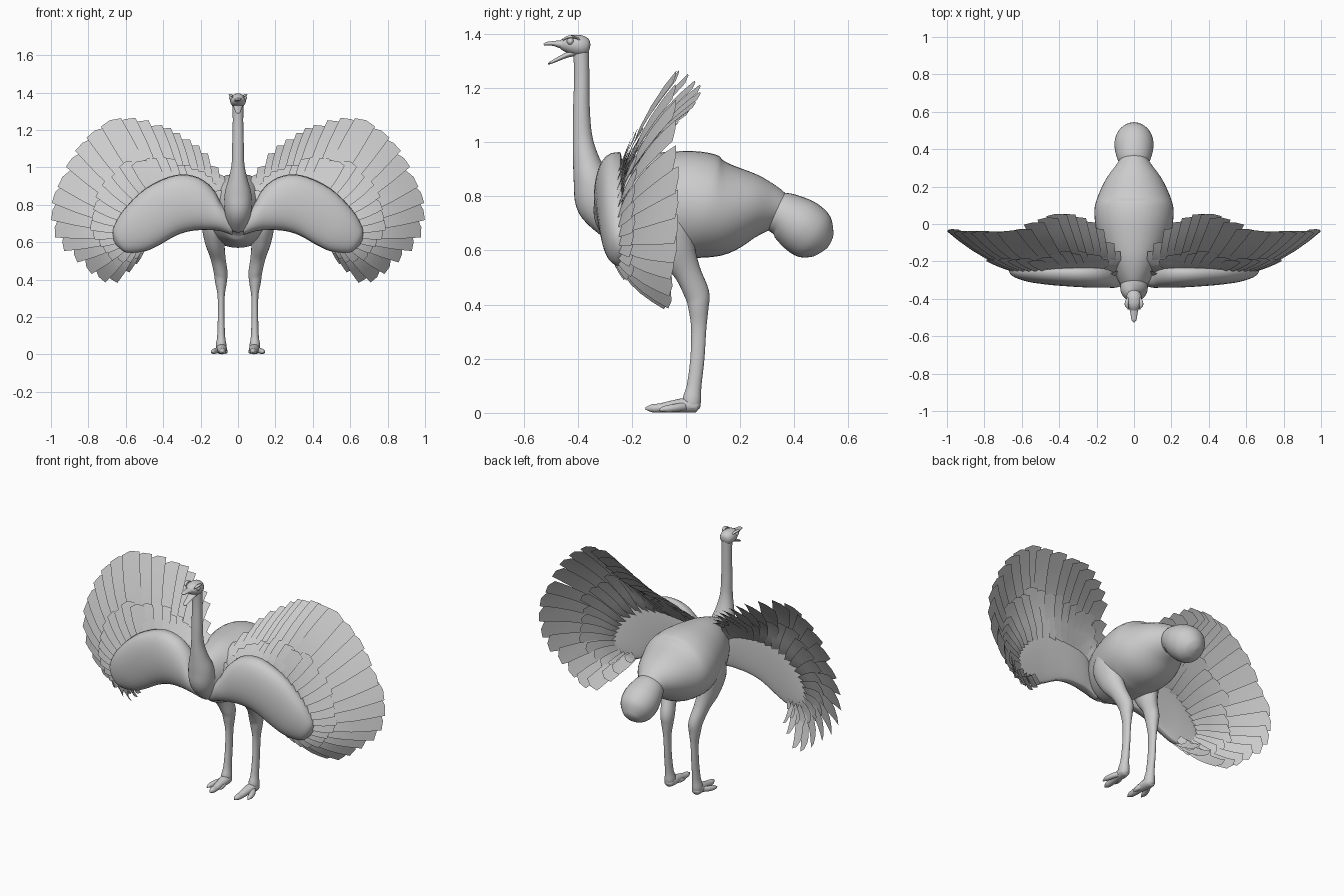
import bpy, bmesh, math, random
from mathutils import Vector

random.seed(4)


def spline(pts, per):
    """Catmull-Rom interpolation of equal-length tuples."""
    out = []
    for i in range(len(pts) - 1):
        p0, p1, p2 = pts[max(i - 1, 0)], pts[i], pts[i + 1]
        p3 = pts[min(i + 2, len(pts) - 1)]
        for k in range(per):
            t = k / per
            out.append(tuple(0.5 * (2 * b + (c - a) * t + (2 * a - 5 * b + 4 * c - d) * t * t
                                    + (3 * b - a - 3 * c + d) * t ** 3)
                             for a, b, c, d in zip(p0, p1, p2, p3)))
    return out + [tuple(pts[-1])]


def finish(name, bm, mirror=False, closed=True):
    if closed:
        bmesh.ops.recalc_face_normals(bm, faces=bm.faces)
    for f in bm.faces:
        f.smooth = True
    me = bpy.data.meshes.new(name)
    bm.to_mesh(me)
    bm.free()
    ob = bpy.data.objects.new(name, me)
    bpy.context.collection.objects.link(ob)
    if mirror:
        m = ob.modifiers.new("mirror", 'MIRROR')
        m.use_mirror_merge = False
    return ob


def skin(bm, rings):
    """Bridge closed rings of points and cap both ends."""
    vs = [[bm.verts.new(p) for p in r] for r in rings]
    n = len(vs[0])
    for a, b in zip(vs, vs[1:]):
        for i in range(n):
            bm.faces.new((a[i], a[(i + 1) % n], b[(i + 1) % n], b[i]))
    bm.faces.new(vs[0])
    bm.faces.new(vs[-1])


def tube(bm, stations, sides=24, per=5):
    """Loft ellipses; station = x, y, z, half width in x, half height."""
    st = spline(stations, per)
    rings = []
    for i, s in enumerate(st):
        t = Vector(st[min(i + 1, len(st) - 1)][:3]) - Vector(st[max(i - 1, 0)][:3])
        up = t.cross(Vector((1, 0, 0))).normalized()
        ra, rb = max(s[3], .001), max(s[4], .001)
        rings.append([Vector(s[:3]) + Vector((1, 0, 0)) * ra * math.cos(a) + up * rb * math.sin(a)
                      for a in (2 * math.pi * k / sides for k in range(sides))])
    skin(bm, rings)


def lofted(name, *parts, mirror=False, sides=24):
    bm = bmesh.new()
    for p in parts:
        tube(bm, p, sides)
    return finish(name, bm, mirror)


def mid(rows):
    return [(0,) + r for r in rows]


# body, tail and neck
lofted("body", mid([(-.362, .72, .01, .01), (-.345, .735, .05, .08), (-.28, .762, .095, .145),
                    (-.18, .77, .15, .18), (-.05, .77, .195, .195), (.05, .767, .212, .197),
                    (.13, .758, .2, .178), (.24, .763, .15, .126), (.32, .755, .092, .083),
                    (.37, .74, .06, .05)]), sides=40)
lofted("tail", mid([(.30, .75, .05, .05), (.325, .74, .078, .07), (.365, .728, .094, .087),
                    (.425, .69, .105, .102), (.472, .65, .092, .095), (.505, .622, .058, .06),
                    (.516, .612, .03, .03), (.52, .608, .004, .004)]), sides=32)
lofted("neck", mid([(-.27, .68, .05, .05), (-.325, .77, .072, .078), (-.35, .86, .071, .066),
                    (-.37, .94, .05, .048), (-.382, 1.02, .034, .036), (-.386, 1.12, .031, .031),
                    (-.385, 1.25, .028, .028), (-.388, 1.35, .03, .03)]), sides=32)

# head, beak and eyes
lofted("head", mid([(-.354, 1.352, .006, .006), (-.362, 1.353, .028, .028), (-.388, 1.355, .041, .039),
                    (-.425, 1.36, .041, .035), (-.452, 1.36, .028, .024), (-.47, 1.36, .012, .01)]))
lofted("upper_beak", mid([(-.43, 1.358, .03, .022), (-.46, 1.361, .023, .016), (-.49, 1.364, .017, .009),
                          (-.513, 1.363, .013, .007), (-.525, 1.36, .003, .003)]), sides=16)
lofted("lower_beak", mid([(-.395, 1.335, .025, .018), (-.43, 1.325, .024, .011), (-.465, 1.31, .018, .008),
                          (-.5, 1.293, .012, .005), (-.51, 1.289, .003, .002)]), sides=16)
lofted("eye", [(.028, -.441, 1.372, .002, .002), (.032, -.436, 1.372, .012, .01),
               (.034, -.427, 1.372, .014, .014), (.032, -.418, 1.372, .012, .01),
               (.028, -.413, 1.372, .002, .002)], mirror=True, sides=16)
lofted("brow", [(.03, -.455, 1.377, .004, .003), (.038, -.44, 1.386, .009, .005),
                (.04, -.425, 1.389, .01, .005), (.036, -.405, 1.385, .008, .004),
                (.03, -.39, 1.375, .003, .003)], mirror=True, sides=12)

# legs with drumstick thighs
lofted("leg", [(.12, -.07, .835, .008, .01), (.125, -.07, .81, .045, .06), (.13, -.066, .71, .064, .098),
               (.126, -.04, .61, .054, .076), (.108, .005, .52, .041, .05), (.093, .04, .44, .037, .046),
               (.091, .046, .385, .031, .037), (.09, .047, .31, .019, .028), (.09, .042, .2, .018, .026),
               (.09, .03, .1, .021, .027), (.09, .022, .05, .028, .034), (.09, .02, .015, .026, .03)],
       mirror=True)

# feet: heel pad, main toe with claw, inner and outer toe
lofted("foot",
       [(.09, .052, .02, .004, .004), (.09, .04, .024, .024, .022), (.088, .0, .028, .03, .027),
        (.085, -.05, .024, .024, .022), (.083, -.095, .018, .02, .017), (.082, -.125, .017, .016, .015),
        (.081, -.15, .016, .003, .004)],
       [(.1, .0, .025, .018, .016), (.118, -.03, .02, .017, .015), (.128, -.06, .016, .016, .014),
        (.132, -.08, .014, .012, .011), (.135, -.1, .01, .003, .003)],
       [(.08, -.01, .025, .015, .015), (.07, -.04, .018, .013, .014), (.065, -.065, .014, .009, .01),
        (.063, -.08, .01, .003, .003)], mirror=True, sides=16)

# wing arm: domed pad; row = top x, top z, bottom x, bottom z, edge y, dome depth
rows = spline([(.03, .75, .03, .64, -.27, .05), (.09, .81, .1, .66, -.26, .08),
               (.13, .88, .17, .665, -.25, .09), (.21, .945, .25, .66, -.245, .095),
               (.33, .96, .33, .636, -.245, .09), (.49, .89, .42, .585, -.245, .08),
               (.61, .775, .5, .55, -.24, .07), (.665, .68, .59, .543, -.235, .05),
               (.668, .63, .635, .57, -.235, .025), (.665, .61, .655, .59, -.235, .004)], 4)
rings = []
for tx, tz, bx, bz, ey, d in rows:
    ring = []
    for k in range(28):
        a = 2 * math.pi * k / 28
        c, s = math.cos(a), math.sin(a)
        y = ey - d * s ** .7 if s > 0 else ey - .015 * s
        ring.append(((tx + bx) / 2 + (tx - bx) / 2 * c, y, (tz + bz) / 2 + (tz - bz) / 2 * c))
    rings.append(ring)
bm = bmesh.new()
skin(bm, rings)
finish("wing_arm", bm, mirror=True)

# feather fan guide: root x, y, z then tip x, y, z, sweeping from shoulder around to below
guide = spline([(.09, -.26, .8, .11, -.14, .97), (.16, -.25, .84, .23, .0, 1.1),
                (.24, -.25, .85, .36, .06, 1.18), (.32, -.25, .85, .48, .03, 1.225),
                (.42, -.25, .82, .66, -.03, 1.265), (.5, -.25, .77, .84, -.03, 1.14),
                (.56, -.25, .71, .96, -.03, .92), (.58, -.25, .66, .985, -.03, .7),
                (.58, -.25, .62, .87, -.04, .52), (.55, -.25, .59, .705, -.06, .4),
                (.5, -.25, .59, .57, -.13, .5)], 20)


def feathers(name, count, length, width, y_shift, jitter):
    bm = bmesh.new()
    for i in range(count):
        g = guide[round(i * (len(guide) - 1) / (count - 1))]
        root, tip = Vector(g[:3]), Vector(g[3:])
        reach = length * (1 + random.uniform(-jitter, jitter * .3))
        side = (tip - root).cross(Vector((0, 1, 0))).normalized()
        w = width * min(1, .35 + (tip - root).length * 1.3)
        strips = []
        for k in range(7):
            t = k / 6
            p = root.lerp(tip, t * reach)
            p.y += y_shift * min(1, 3 * t) - .035 * math.sin(math.pi * t * reach)
            half = w / 2 * (.35 + .65 * math.sin(min(1, t * 1.25) * math.pi / 2))
            row = []
            for j in (-1, 0, 1):
                q = p + side * half * j + Vector((0, .009 * j, 0))
                if k == 6:      # slanted, slightly pointed tip
                    q -= (tip - root).normalized() * (.014 * abs(j) + .008 * j)
                row.append(bm.verts.new(q))
            strips.append(row)
        for a, b in zip(strips, strips[1:]):
            for j in (0, 1):
                bm.faces.new((a[j], a[j + 1], b[j + 1], b[j]))
    finish(name, bm, mirror=True, closed=False)


feathers("flight_feathers", 25, 1.0, .115, 0, .03)
feathers("front_covert_feathers", 26, .52, .085, -.014, .12)
feathers("back_covert_feathers", 24, .6, .085, .018, .12)
